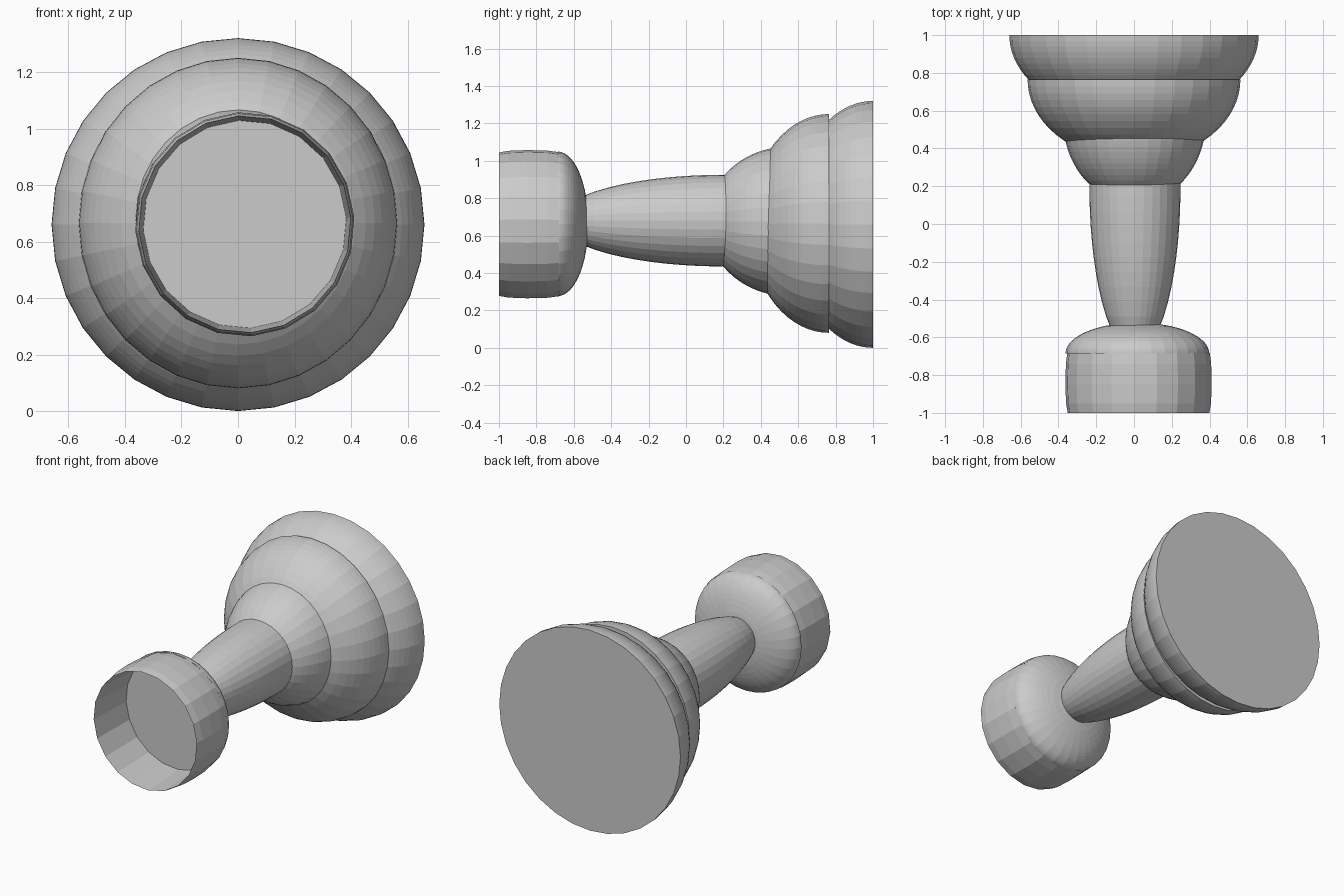
import bpy, bmesh
from math import sin, cos, pi, sqrt, radians

cube = bpy.data.objects.get("Cube")
if cube:
    bpy.data.objects.remove(cube)

grey = bpy.data.materials.new("plain_grey")
grey.use_nodes = True
colour = (0.6, 0.6, 0.6, 1)
grey.diffuse_color = colour
grey.node_tree.nodes["Principled BSDF"].inputs["Base Color"].default_value = colour


def lathe(name, profile, x, z, rx=1.0, segments=32, phase=0.0, caps=True):
    """Turn (y, radius) points around an axis along y; rx squashes the width."""
    bm = bmesh.new()
    rings = []
    for y, r in profile:
        angles = [phase + 2 * pi * i / segments for i in range(segments)]
        rings.append([bm.verts.new((x + rx * r * sin(a), y, z + r * cos(a))) for a in angles])
    for a, b in zip(rings, rings[1:]):
        for i in range(segments):
            j = (i + 1) % segments
            bm.faces.new((a[i], a[j], b[j], b[i]))
    if caps:
        bm.faces.new(rings[0])
        bm.faces.new(rings[-1])
    bmesh.ops.recalc_face_normals(bm, faces=bm.faces)
    mesh = bpy.data.meshes.new(name)
    bm.to_mesh(mesh)
    bm.free()
    mesh.materials.append(grey)
    obj = bpy.data.objects.new(name, mesh)
    bpy.context.collection.objects.link(obj)
    return obj


def dome(centre, radius, depth, start, end, steps=10):
    """Profile along part of an ellipse whose widest ring is at centre."""
    ys = [start + (end - start) * i / steps for i in range(steps + 1)]
    return [(y, radius * sqrt(1 - ((y - centre) / depth) ** 2)) for y in ys]


# Stepped base, each tier a slice of a flattened sphere
lathe("base_rim", dome(1, 0.66, 0.443, 0.7, 1), 0, 0.66)
lathe("base_middle", dome(0.765, 0.585, 0.43, 0.4, 0.765), 0, 0.665, rx=0.963)
lathe("base_collar", dome(0.55, 0.4, 0.44, 0.2, 0.5), 0.003, 0.676, rx=0.945)

# Tapering stem
lathe("stem", dome(0.2, 0.245, 0.89, -0.57, 0.22), 0.005, 0.68, rx=0.985)

# Rounded underside of the head; its flat face is the floor of the cup
lathe("head_dome", dome(-0.685, 0.386, 0.163, -0.685, -0.53, 14), 0.018, 0.663, rx=0.985)

# Hollow cup wall with a thin lip
cup = [(-0.68, 0.386), (-0.74, 0.394), (-0.85, 0.397), (-0.95, 0.393), (-1, 0.384), (-0.685, 0.368)]
lathe("cup_wall", cup, 0.024, 0.661, rx=0.978, segments=20, phase=radians(-3.5), caps=False)
